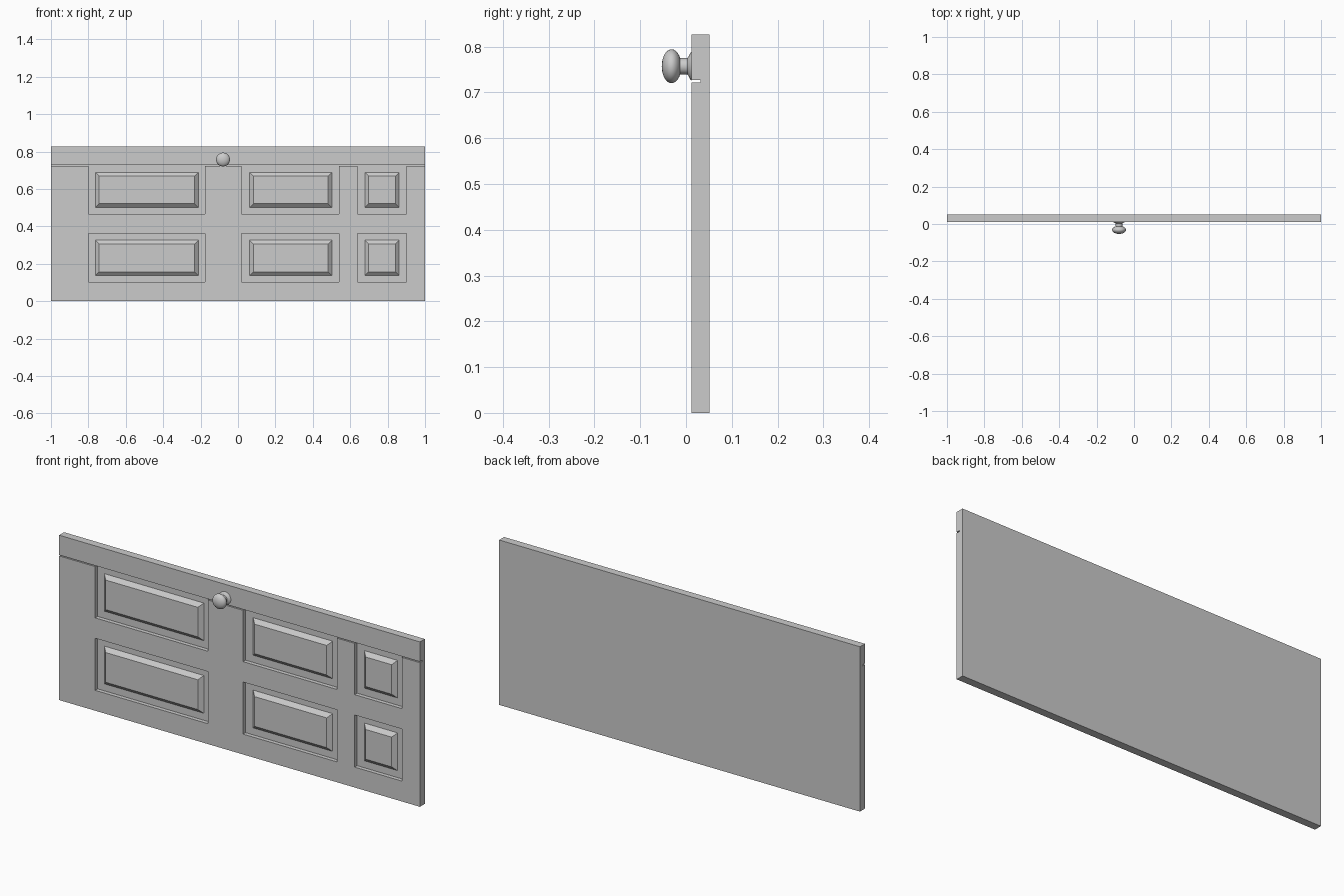
import bpy
import bmesh
from math import cos, sin, pi
from mathutils import Matrix

if "Cube" in bpy.data.objects:
    bpy.data.objects.remove(bpy.data.objects["Cube"], do_unlink=True)

FRONT, MID, BACK = 0.012, 0.032, 0.051
TOP = 0.826
LOWER_RAIL, UPPER_RAIL, GAP = 0.102, 0.722, 0.005


def finish(name, bm):
    bmesh.ops.recalc_face_normals(bm, faces=bm.faces)
    mesh = bpy.data.meshes.new(name)
    bm.to_mesh(mesh)
    bm.free()
    obj = bpy.data.objects.new(name, mesh)
    bpy.context.collection.objects.link(obj)
    return obj


def box(name, x0, x1, y0, y1, z0, z1):
    bm = bmesh.new()
    bmesh.ops.create_cube(bm, size=1)
    bmesh.ops.scale(bm, vec=(x1 - x0, y1 - y0, z1 - z0), verts=bm.verts)
    bmesh.ops.translate(bm, vec=((x0 + x1) / 2, (y0 + y1) / 2, (z0 + z1) / 2), verts=bm.verts)
    return finish(name, bm)


# Solid backing and the two full-length rails
box("back_board", -1, 1, MID, BACK, 0, TOP)
box("lower_rail", -1, 1, FRONT, MID, 0, LOWER_RAIL)
box("upper_rail", -1, 1, FRONT, MID, UPPER_RAIL + GAP, TOP)

# Stiles and middle rails as one lattice: odd columns are open except in the middle row
xs = [-1, -0.8, -0.176, 0.02, 0.54, 0.638, 0.9, 1]
zs = [LOWER_RAIL, 0.363, 0.465, UPPER_RAIL]
bm = bmesh.new()
for i in range(len(xs) - 1):
    for j in range(len(zs) - 1):
        if i % 2 == 1 and j != 1:
            continue
        corners = [(xs[i], zs[j]), (xs[i + 1], zs[j]), (xs[i + 1], zs[j + 1]), (xs[i], zs[j + 1])]
        bm.faces.new([bm.verts.new((x, FRONT, z)) for x, z in corners])
bmesh.ops.remove_doubles(bm, verts=bm.verts, dist=0.0001)
front_faces = bm.faces[:]
extruded = bmesh.ops.extrude_face_region(bm, geom=front_faces, use_keep_orig=True)
moved = [v for v in extruded["geom"] if isinstance(v, bmesh.types.BMVert)]
bmesh.ops.translate(bm, vec=(0, MID - FRONT, 0), verts=moved)
finish("stiles_and_middle_rails", bm)


# Raised panels with sloping borders
def raised_panel(name, x0, x1, z0, z1, slope=0.02, face_y=0.014):
    bm = bmesh.new()
    rings = []
    for inset, y in ((0, MID), (slope, face_y)):
        rings.append([bm.verts.new((x, y, z)) for x, z in (
            (x0 + inset, z0 + inset), (x1 - inset, z0 + inset),
            (x1 - inset, z1 - inset), (x0 + inset, z1 - inset))])
    outer, inner = rings
    bm.faces.new(inner)
    bm.faces.new(outer[::-1])
    for k in range(4):
        n = (k + 1) % 4
        bm.faces.new((outer[k], outer[n], inner[n], inner[k]))
    finish(name, bm)


columns = {"long": (-0.763, -0.212), "medium": (0.062, 0.502), "short": (0.678, 0.862)}
rows = {"lower": (0.137, 0.326), "upper": (0.501, 0.689)}
for size, (x0, x1) in columns.items():
    for level, (z0, z1) in rows.items():
        raised_panel(f"{level}_{size}_panel", x0, x1, z0, z1)

# Turned knob: rose, neck and flattened ball, as (radius, y) from the door outward
profile = [(0, FRONT), (0.032, FRONT), (0.029, 0.009), (0.022, 0.006),
           (0.018, 0.003), (0.0175, -0.013)]
for k in range(13):
    a = pi * (0.15 + 0.85 * k / 12)
    profile.append((0.037 * sin(a), -0.0315 + 0.0215 * cos(a)))
bm = bmesh.new()
verts = [bm.verts.new((r, y, 0)) for r, y in profile]
edges = [bm.edges.new(pair) for pair in zip(verts, verts[1:])]
bmesh.ops.spin(bm, geom=verts + edges, cent=(0, 0, 0), axis=(0, 1, 0),
               angle=2 * pi, steps=32)
bmesh.ops.remove_doubles(bm, verts=bm.verts, dist=0.0001)
bmesh.ops.transform(bm, matrix=Matrix.Translation((-0.08, 0, 0.757)), verts=bm.verts)
knob = finish("knob", bm)
bpy.ops.object.select_all(action="DESELECT")
knob.select_set(True)
bpy.context.view_layer.objects.active = knob
bpy.ops.object.shade_smooth_by_angle(angle=pi / 5)
